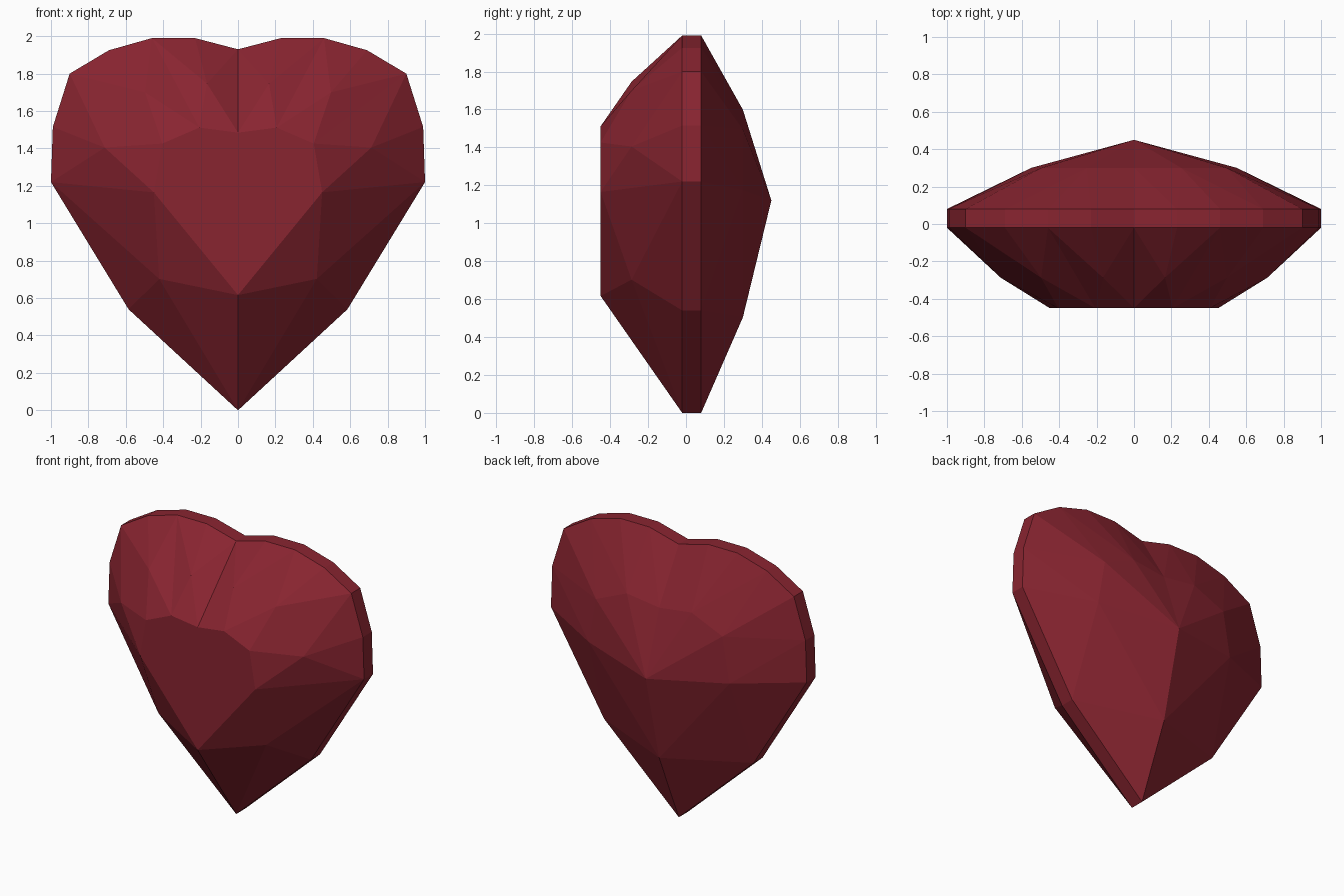
import bpy
import bmesh

cube = bpy.data.objects.get("Cube")
if cube:
    bpy.data.objects.remove(cube, do_unlink=True)

# Ruby material
ruby = bpy.data.materials.new("ruby red")
ruby.use_nodes = True
colour = (0.25, 0.018, 0.03, 1)
ruby.diffuse_color = colour
ruby.node_tree.nodes["Principled BSDF"].inputs["Base Color"].default_value = colour

# Heart outline: one half from the notch to the tip, then mirrored into a loop
half = [(0, 1.93), (0.23, 1.99), (0.46, 1.99), (0.69, 1.925), (0.90, 1.80),
        (0.99, 1.515), (1.0, 1.22), (0.585, 0.54), (0, 0)]
outline = half + [(-x, z) for x, z in half[-2:0:-1]]
COUNT = len(outline)
CENTRE = 1.12

bm = bmesh.new()


def ring(scale, y, start=0, step=1):
    """Every step-th outline corner, scaled about the centre, keyed by index."""
    return {i: bm.verts.new((outline[i][0] * scale, y,
                             CENTRE + (outline[i][1] - CENTRE) * scale))
            for i in range(start, COUNT, step)}


# Girdle band
front_girdle = ring(1, -0.02)
back_girdle = ring(1, 0.08)
for i in range(COUNT):
    j = (i + 1) % COUNT
    bm.faces.new((front_girdle[i], front_girdle[j], back_girdle[j], back_girdle[i]))

# Front crown: facet corners alternate between the middle ring and the table
crown = ring(0.72, -0.287, 1, 2)
table = ring(0.45, -0.45, 0, 2)
for i in crown:
    a, b = i - 1, (i + 1) % COUNT
    for k in (a, b):
        bm.faces.new((front_girdle[k], front_girdle[i], crown[i]))
        bm.faces.new((front_girdle[k], crown[i], table[k]))
    bm.faces.new((crown[i], table[a], table[b]))
bm.faces.new(list(table.values()))

# Back pavilion: a ring of broad facets rising to a point
pavilion = ring(0.55, 0.30, 0, 2)
apex = bm.verts.new((0, 0.45, CENTRE))
for i in range(1, COUNT, 2):
    a, b = i - 1, (i + 1) % COUNT
    for k in (a, b):
        bm.faces.new((back_girdle[k], back_girdle[i], pavilion[k]))
    bm.faces.new((back_girdle[i], pavilion[a], pavilion[b]))
    bm.faces.new((pavilion[a], pavilion[b], apex))

bmesh.ops.recalc_face_normals(bm, faces=bm.faces)
mesh = bpy.data.meshes.new("heart_gem")
bm.to_mesh(mesh)
bm.free()
mesh.materials.append(ruby)
gem = bpy.data.objects.new("heart_gem", mesh)
bpy.context.collection.objects.link(gem)
